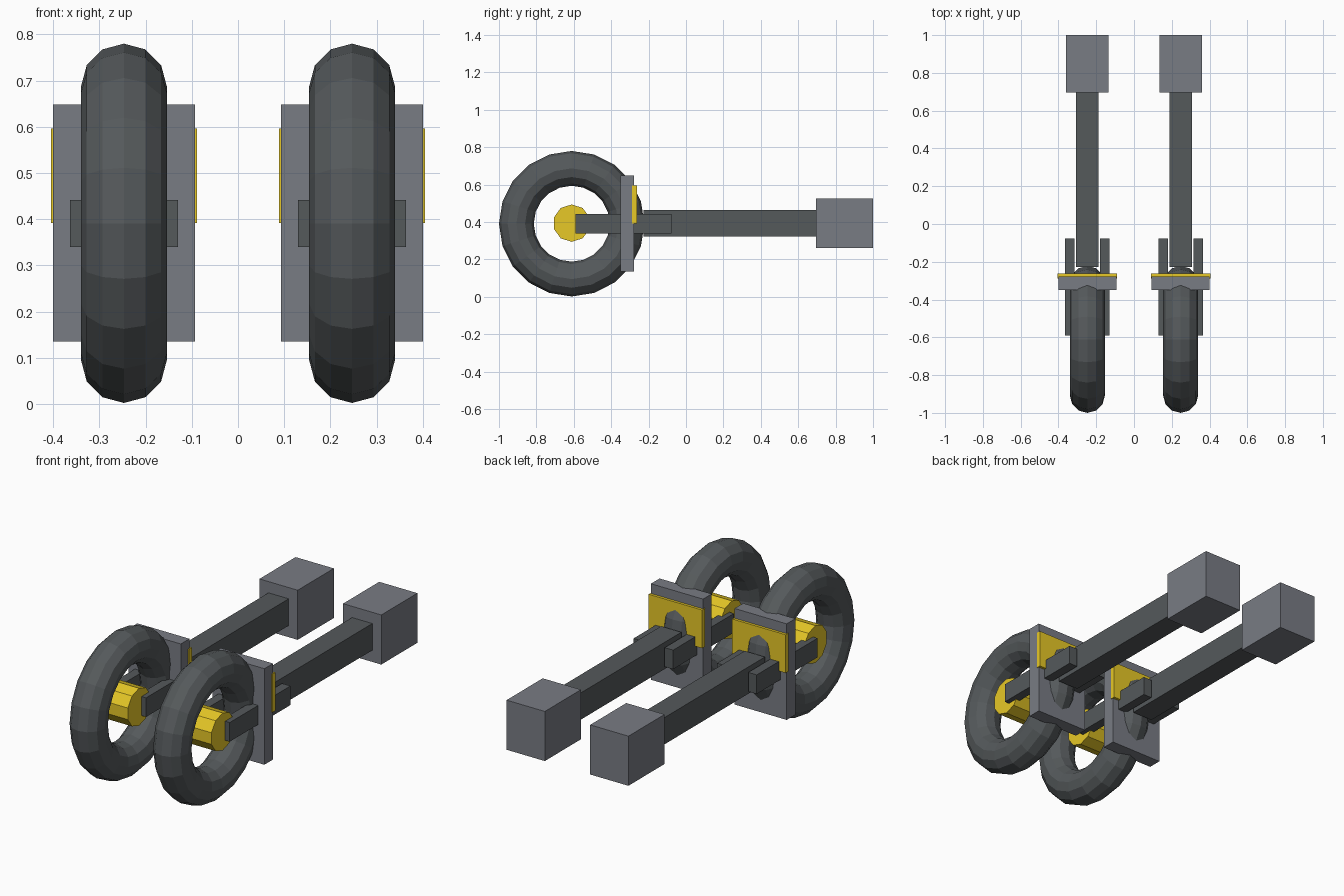
import bpy
from math import pi

if "Cube" in bpy.data.objects:
    bpy.data.objects.remove(bpy.data.objects["Cube"])


def material(name, color):
    m = bpy.data.materials.new(name)
    m.diffuse_color = color
    m.use_nodes = True
    m.node_tree.nodes["Principled BSDF"].inputs["Base Color"].default_value = m.diffuse_color
    return m


yellow = material("yellow", (0.8, 0.58, 0.02, 1))
dark = material("dark_grey", (0.09, 0.1, 0.105, 1))
steel = material("steel_grey", (0.19, 0.2, 0.23, 1))


def finish(name, mat):
    ob = bpy.context.object
    ob.name = name
    ob.data.materials.append(mat)
    return ob


def box(name, x, y, z, mat):
    """Box given by its (min, max) range on each axis."""
    centre = [(a + b) / 2 for a, b in (x, y, z)]
    bpy.ops.mesh.primitive_cube_add(size=1, location=centre)
    bpy.context.object.scale = [b - a for a, b in (x, y, z)]
    return finish(name, mat)


WHEEL_Y, WHEEL_Z = -0.611, 0.391

for side, cx in (("left", -0.247), ("right", 0.247)):
    # Tyre ring and hub, both with their axis along x
    bpy.ops.mesh.primitive_torus_add(
        major_segments=20, minor_segments=12, major_radius=0.296, minor_radius=0.093,
        location=(cx, WHEEL_Y, WHEEL_Z), rotation=(0, pi / 2, 0))
    finish(f"{side}_tyre", dark)
    bpy.ops.mesh.primitive_cylinder_add(
        vertices=10, radius=0.1, depth=0.18,
        location=(cx, WHEEL_Y, WHEEL_Z + 0.003), rotation=(pi / 2, 0, pi / 2))
    finish(f"{side}_hub", yellow)

    # Fork bars either side of the wheel
    for label, s in (("outer", 1 if cx > 0 else -1), ("inner", -1 if cx > 0 else 1)):
        bx = cx + s * 0.092
        box(f"{side}_{label}_fork_bar", (bx - 0.025, bx + 0.025), (-0.59, -0.077), (0.34, 0.442), dark)

    # Guard plate with its coloured panel
    box(f"{side}_guard_plate", (cx - 0.154, cx + 0.154), (-0.35, -0.277), (0.135, 0.648), steel)
    box(f"{side}_guard_panel", (cx - 0.158, cx + 0.158), (-0.288, -0.263), (0.392, 0.596), yellow)

    # Long beam and end block
    box(f"{side}_beam", (cx - 0.06, cx + 0.06), (-0.228, 0.72), (0.322, 0.465), dark)
    box(f"{side}_end_block", (cx - 0.113, cx + 0.113), (0.695, 1.0), (0.26, 0.525), steel)
